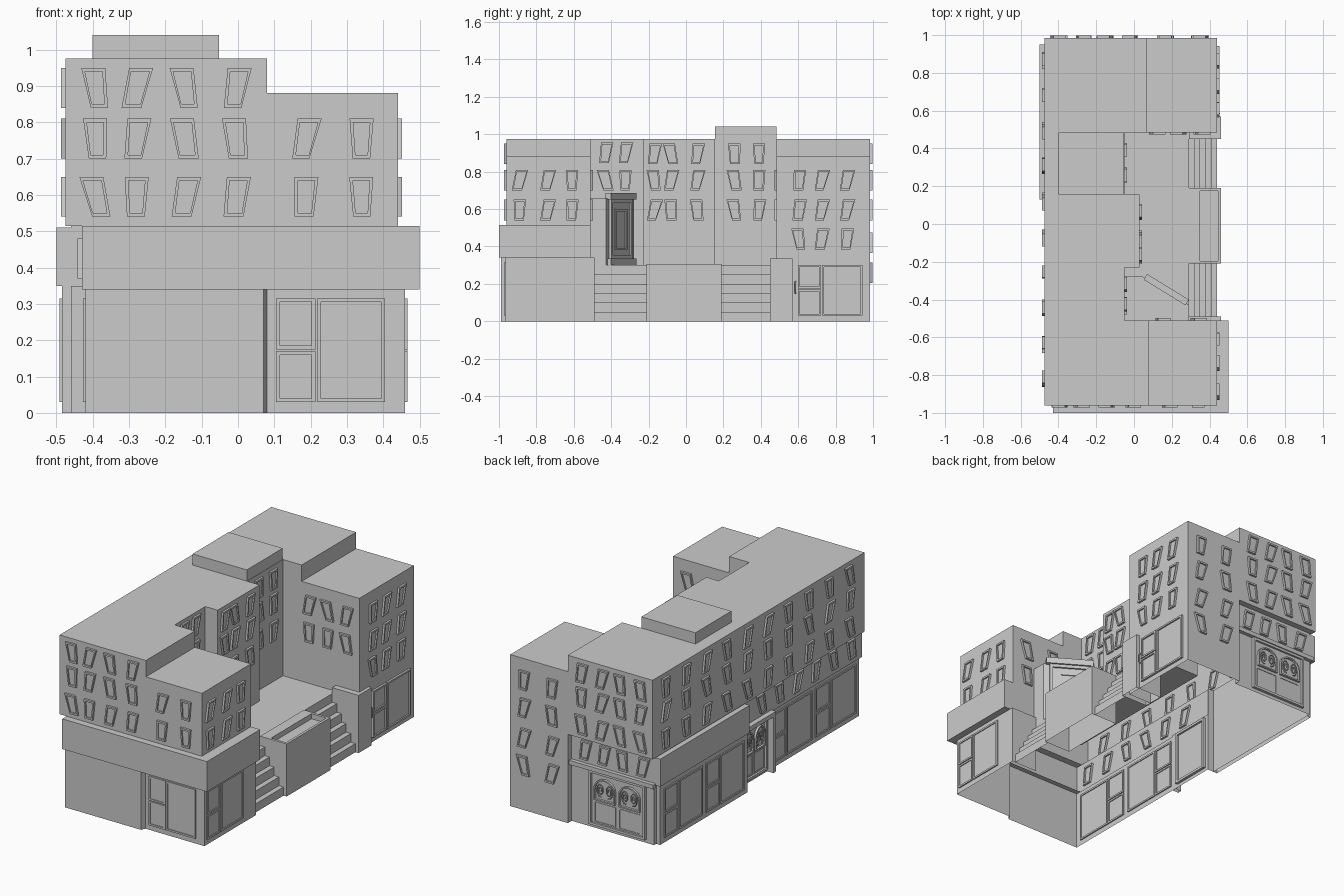
import bpy, bmesh, math, random
from mathutils import Vector

if "Cube" in bpy.data.objects:
    bpy.data.objects.remove(bpy.data.objects["Cube"])
random.seed(4)

def finish(name, bm):
    me = bpy.data.meshes.new(name)
    bm.to_mesh(me)
    bm.free()
    ob = bpy.data.objects.new(name, me)
    bpy.context.collection.objects.link(ob)
    return ob

def curtain(name, pts, z0, z1, closed=False, cap=False, base=False):
    """Upright wall along a plan path, optionally roofed or floored."""
    bm = bmesh.new()
    lo = [bm.verts.new((x, y, z0)) for x, y in pts]
    hi = [bm.verts.new((x, y, z1)) for x, y in pts]
    n = len(pts)
    for i in range(n if closed else n - 1):
        j = (i + 1) % n
        bm.faces.new((lo[i], lo[j], hi[j], hi[i]))
    if cap:
        bm.faces.new(hi)
    if base:
        bm.faces.new(lo[::-1])
    return finish(name, bm)

def rect(x0, x1, y0, y1):
    return [(x0, y0), (x1, y0), (x1, y1), (x0, y1)]

def slab(name, pts, z):
    bm = bmesh.new()
    bm.faces.new([bm.verts.new((x, y, z)) for x, y in pts])
    return finish(name, bm)

def on_wall(n, p, s, z, o):
    n = Vector(n).normalized()
    return (p[0] - n.y * s + n.x * o, p[1] + n.x * s + n.y * o, z)

def frame(bm, n, p, poly, border=.012, out=.012, both=False):
    """Raised frame with a sunk pane; poly is (along wall, height)."""
    ss, zs = [q[0] for q in poly], [q[1] for q in poly]
    cs, cz = (min(ss) + max(ss)) / 2, (min(zs) + max(zs)) / 2
    fs = 1 - 2 * border / (max(ss) - min(ss))
    fz = 1 - 2 * border / (max(zs) - min(zs))
    inner = [(cs + (s - cs) * fs, cz + (z - cz) * fz) for s, z in poly]
    for d in ((out, -out) if both else (out,)):
        rings = [[bm.verts.new(on_wall(n, p, s, z, o)) for s, z in q]
                 for q, o in ((poly, 0), (poly, d), (inner, d), (inner, d * .3))]
        k = len(poly)
        faces = [bm.faces.new((a[i], a[(i+1) % k], b[(i+1) % k], b[i]))
                 for a, b in zip(rings, rings[1:]) for i in range(k)]
        faces.append(bm.faces.new(rings[-1]))
        if d < 0:
            bmesh.ops.reverse_faces(bm, faces=faces)

def windows(name, n, wall, cols, rows, w=.066, h=.11, both=False):
    """Grid of crooked windows on one wall."""
    bm = bmesh.new()
    for c in cols:
        for z in rows:
            p = (wall, c) if n[0] else (c, wall)
            k, t = random.uniform(-.016, .016), random.uniform(.7, .85)
            frame(bm, n, p, [(-w * t / 2 - k, z - h / 2), (w * t / 2 - k, z - h / 2),
                             (w / 2 + k, z + h / 2), (-w / 2 + k, z + h / 2)], .01, both=both)
    return finish(name, bm)

def shopfront(name, n, p, w, z1=.315, flip=1, out=.007, both=False):
    """Two stacked narrow lights beside one wide light."""
    bm = bmesh.new()
    m = -w / 2 + w * .36
    for a, b, c, d in ((-w/2, m, .03, .17), (-w/2, m, .175, z1), (m + .005, w/2, .03, z1)):
        a, b = sorted((a * flip, b * flip))
        frame(bm, n, p, [(a, c), (b, c), (b, d), (a, d)], .01, out, both)
    return finish(name, bm)

def tube(name, pts, r):
    cu = bpy.data.curves.new(name, 'CURVE')
    cu.dimensions, cu.bevel_depth, cu.bevel_resolution = '3D', r, 1
    sp = cu.splines.new('POLY')
    sp.points.add(len(pts) - 1)
    for q, co in zip(sp.points, pts):
        q.co = (*co, 1)
    ob = bpy.data.objects.new(name, cu)
    bpy.context.collection.objects.link(ob)

def handle(n, p, z):
    tube("door_handle", [on_wall(n, p, 0, z + s, o) for s, o in
                         ((-.032, 0), (-.02, .008), (.02, .008), (.032, 0))], .004)

def ornate_door(name, n, p, w):
    """Double door: outer frame, arched leaves, scrollwork."""
    bm = bmesh.new()
    frame(bm, n, p, [(-w/2, .02), (w/2, .02), (w/2, .335), (-w/2, .335)], .014, .016, True)
    r = w * .19
    for s in (-w * .22, w * .22):
        arch = [(s - r, .17), (s + r, .17)] + [
            (s + r * math.cos(a), .24 + .06 * math.sin(a))
            for a in [math.pi * i / 8 for i in range(9)]]
        frame(bm, n, p, arch, .008, .018)
        frame(bm, n, p, [(s - r, .04), (s + r, .04), (s + r, .155), (s - r, .155)], .004, .008)
        for side in (-1, 1):
            curl = [(s + side * (r * .4 + .022 * (1 - i / 22) * math.cos(i * .6)),
                     .235 + .036 * (1 - i / 22) * math.sin(i * .6)) for i in range(-3, 18)]
            tube("door_scroll", [on_wall(n, p, a, b, .012) for a, b in curl], .003)
    finish(name, bm)

L, R, F, B = (-1, 0), (1, 0), (0, -1), (0, 1)
court = [(-.05, -.51), (-.05, -.23), (.03, -.23), (.03, .155), (-.05, .155), (-.05, .485)]

# Upper storeys and roofs
curtain("upper_walls", [(-.475, -.96), (.44, -.96), (.44, -.51)] + court +
        [(.44, .485), (.44, .985), (-.475, .985)], .515, .88, True)
curtain("high_roof_block", [(-.475, -.96), (.08, -.96), (.08, -.51)] + court +
        [(.07, .485), (.07, .985), (-.475, .985)], .88, .975, True, True)
slab("front_low_roof", rect(.08, .44, -.96, -.51), .88)
slab("rear_low_roof", rect(.07, .44, .485, .985), .88)
curtain("roof_tower", rect(-.4, -.052, .155, .485), .975, 1.04, True, True)
curtain("court_lower_walls", [(.44, -.51)] + court + [(.29, .485)], .3, .515)
curtain("rear_right_walls", [(.29, .485), (.44, .485), (.44, .985), (.07, .985), (.07, .95)], 0, .515)

# Front fascia band and ledges
curtain("front_band", [(-.43, .13), (-.43, -1), (.5, -1), (.5, -.51), (.44, -.51)], .34, .515)
slab("band_front_ledge", rect(-.43, .5, -1, -.96), .515)
slab("band_side_ledge", rect(.44, .5, -.96, -.51), .515)
slab("band_side_soffit", rect(.46, .5, -1, -.51), .34)
slab("band_front_soffit", rect(-.43, .46, -1, -.96), .34)
slab("left_soffit", rect(-.475, -.43, -.96, .13), .515)
slab("rear_soffit", rect(-.475, .07, .95, .985), .515)

# Ground floor walls
curtain("front_ground_walls", [(-.42, .13), (-.42, -.99), (.07, -.99), (.08, -.965),
                               (.46, -.965), (.46, -.49), (.29, -.49)], 0, .34)
slab("front_ground_top", rect(.29, .46, -.51, -.49), .34)
curtain("rear_left_ground_walls", [(.07, .95), (-.46, .95), (-.46, .13), (-.42, .13)], 0, .515)
curtain("left_shop_front", [(-.46, .93), (-.485, .93), (-.485, .13), (-.46, .13)], 0, .35)
curtain("left_shop_fascia", rect(-.5, -.46, .13, .95), .35, .51, True, True, True)
curtain("rear_door_lintel", rect(-.47, .07, .95, .972), .335, .36, True, True, True)
curtain("left_door_jamb", rect(-.46, -.42, -.17, -.145), 0, .34, True, True)
curtain("left_door_lintel", rect(-.46, -.42, -.17, .13), .325, .35, True, True, True)

# Courtyard deck, steps, planter
slab("court_deck", rect(-.05, .29, -.51, .485), .3)
for y0, y1 in ((-.49, -.21), (.19, .45)):
    bm = bmesh.new()
    prof = []
    for i in range(6):
        x = .44 - .03 * i
        prof += [(x, .05 * i), (x, .05 * (i + 1))]
    rows = [[bm.verts.new((x, y, z)) for x, z in prof] for y in (y0, y1)]
    for i in range(len(prof) - 1):
        bm.faces.new((rows[0][i], rows[1][i], rows[1][i+1], rows[0][i+1]))
    finish("court_steps", bm)
bm = bmesh.new()
loops = [[bm.verts.new((x, y, z)) for x, y in q] for q, z in (
    (rect(.29, .46, -.21, .19), 0), (rect(.29, .46, -.21, .19), .305),
    (rect(.35, .445, -.195, .175), .305), (rect(.35, .445, -.195, .175), .275))]
for a, b in zip(loops, loops[1:]):
    for i in range(4):
        bm.faces.new((a[i], a[(i+1) % 4], b[(i+1) % 4], b[i]))
bm.faces.new(loops[-1])
finish("planter", bm)
curtain("step_side_wall", rect(.29, .46, .45, .57), 0, .335, True, True)

# Corner vestibule with angled doorway under a flush lintel
dn, dp = (.135, .22), (.167, -.354)
curtain("vestibule", [(.29, -.51), (.29, -.428), (.045, -.278), (-.05, -.278), (-.05, -.51)],
        .3, .655, True, True)
for nm, z0, z1 in (("doorway_lintel", .65, .685), ("doorway_sill", .3, .335)):
    curtain(nm, [on_wall(dn, dp, s, 0, o)[:2] for s, o in
                 ((-.13, .025), (-.13, -.01), (.13, -.01), (.13, .025))],
            z0, z1, True, True, True)
bm = bmesh.new()
frame(bm, dn, dp, [(-.11, .335), (.11, .335), (.11, .65), (-.11, .65)], .018, .015)
frame(bm, dn, dp, [(-.06, .38), (.06, .38), (.06, .6), (-.06, .6)], .012, .01)
finish("vestibule_door", bm)

# Windows on every wall
r3, r2 = (.895, .755, .595), (.755, .595)
windows("front_windows", F, -.96, (-.39, -.28, -.145, -.005), r3)
windows("front_low_windows", F, -.96, (.185, .34), r2)
windows("front_right_windows", R, .44, (-.89, -.74, -.61), r2)
windows("front_block_court_windows", B, -.51, (.15, .34), r2)
windows("left_windows", L, -.475, [.87 - .188 * i for i in range(10)], r3, both=True)
windows("left_mezzanine_windows", L, -.43, [-.9 + .165 * i for i in range(6)], (.425,), both=True)
windows("rear_windows", B, .985, (-.4, -.27, -.15, -.02), r3)
windows("rear_mezzanine_windows", B, .95, (-.39, -.26, -.14, -.02), (.435,))
windows("rear_low_windows", B, .985, (.17, .35), (.755, .595, .42, .26))
windows("rear_right_windows", R, .44, (.605, .725, .86), (.755, .595, .44))
windows("rear_block_court_windows", F, .485, (.12, .24, .36), r2)
windows("recess_windows", R, -.05, (-.43, -.325), (.9, .755))
windows("court_windows", R, .03, (-.17, -.08, .06), r3)
windows("tower_windows", R, -.05, (.26, .39), r3)

# Shop glazing, doors and handles
shopfront("front_shop_glass", F, (.255, -.965), .3)
shopfront("front_side_glass", R, (.46, -.78), .33)
shopfront("rear_side_glass", R, (.44, .77), .345, .3, out=.012)
for y in (.34, .72):
    shopfront("left_rear_glass", L, (-.485, y), .35, both=True)
for y in (-.365, -.77):
    shopfront("left_front_glass", L, (-.42, y), .37, both=True)
ornate_door("rear_door", B, (-.23, .95), .36)
ornate_door("left_door", L, (-.42, -.01), .24)
handle(R, (.455, -.62), .18)
handle(R, (.445, .585), .18)
